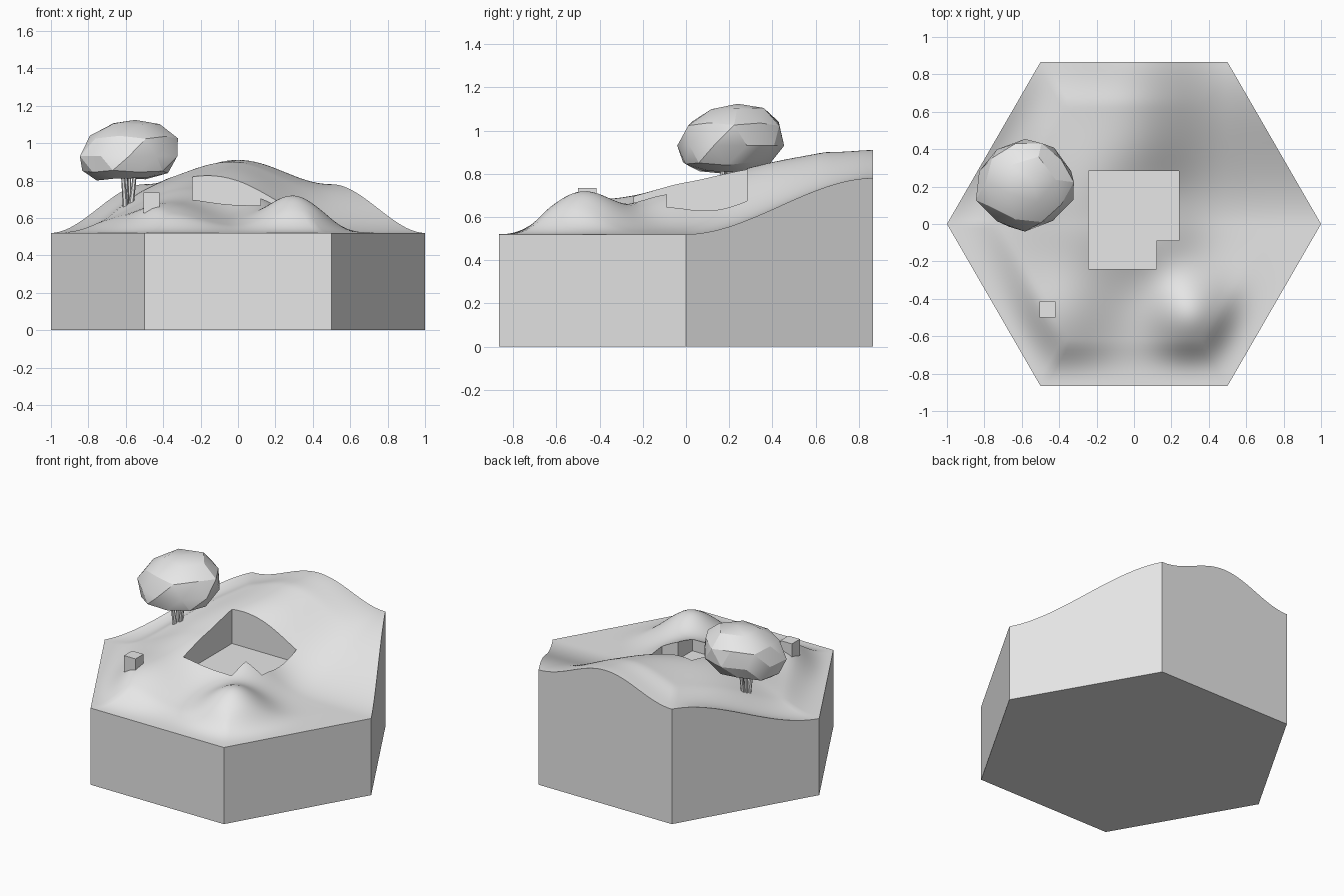
import bpy, bmesh, math
from mathutils import Vector, noise

cube = bpy.data.objects.get("Cube")
if cube:
    bpy.data.objects.remove(cube, do_unlink=True)

grey = bpy.data.materials.new("plain grey")
grey.use_nodes = True
grey.diffuse_color = (0.8, 0.8, 0.8, 1)
grey.node_tree.nodes["Principled BSDF"].inputs["Base Color"].default_value = (0.8, 0.8, 0.8, 1)

GROUND = 0.52
APOTHEM = math.sqrt(3) / 2


def finish(bm, name, angle=None):
    """Turn a bmesh into an object with the shared material."""
    bmesh.ops.recalc_face_normals(bm, faces=bm.faces)
    mesh = bpy.data.meshes.new(name)
    bm.to_mesh(mesh)
    bm.free()
    obj = bpy.data.objects.new(name, mesh)
    bpy.context.collection.objects.link(obj)
    mesh.materials.append(grey)
    if angle:
        smooth(obj, angle)
    return obj


def smooth(obj, angle):
    bpy.ops.object.select_all(action='DESELECT')
    obj.select_set(True)
    bpy.context.view_layer.objects.active = obj
    bpy.ops.object.shade_smooth_by_angle(angle=math.radians(angle))


def step(t):
    t = max(0, min(1, t))
    return t * t * (3 - 2 * t)


# Hills: centre x, centre y, width x, width y, height
HILLS = [
    (-0.27, 0.10, 0.28, 0.33, 0.24),
    (0.30, -0.48, 0.15, 0.16, 0.19),
    (-0.40, -0.50, 0.20, 0.20, 0.10),
    (0.12, -0.08, 0.16, 0.16, 0.10),
    (0.05, 0.35, 0.18, 0.18, 0.05),
]


def height(x, y):
    # Rising slope toward the back edge, with a crest in its middle
    rise = step(y / APOTHEM)
    crest = math.cos(math.pi * x) ** 2 if abs(x) < 0.5 else 0
    base = GROUND + rise * (0.26 + 0.13 * crest)
    bumps = sum(h * math.exp(-((x - cx) / sx) ** 2 / 2 - ((y - cy) / sy) ** 2 / 2)
                for cx, cy, sx, sy, h in HILLS)
    # Hills fade out at the hexagon border
    border = APOTHEM - max(abs(y), abs(x) * APOTHEM + abs(y) / 2)
    return base + bumps * step(border / 0.24)


# Hexagonal land block with a hilly top
bm = bmesh.new()
centre = bm.verts.new((0, 0, 0))
ring = [bm.verts.new((math.cos(k * math.pi / 3), math.sin(k * math.pi / 3), 0)) for k in range(6)]
for k in range(6):
    bm.faces.new((centre, ring[k], ring[(k + 1) % 6]))
bmesh.ops.subdivide_edges(bm, edges=bm.edges[:], cuts=35, use_grid_fill=True)
for v in bm.verts:
    v.co.z = height(v.co.x, v.co.y)
border = [e for e in bm.edges if e.is_boundary]
skirt = bmesh.ops.extrude_edge_only(bm, edges=border)["geom"]
for v in skirt:
    if isinstance(v, bmesh.types.BMVert):
        v.co.z = 0
bmesh.ops.contextual_create(bm, geom=[e for e in skirt if isinstance(e, bmesh.types.BMEdge) and e.is_boundary])
land = finish(bm, "land_block")

# House-shaped pit cut into the hillside
bm = bmesh.new()
plan = [(-0.243, -0.24), (0.12, -0.24), (0.12, -0.087), (0.24, -0.087), (0.24, 0.283), (-0.243, 0.283)]
floor = bm.faces.new([bm.verts.new((x, y, 0.588)) for x, y in plan])
lid = bmesh.ops.extrude_face_region(bm, geom=[floor])["geom"]
bmesh.ops.translate(bm, vec=(0, 0, 1), verts=[v for v in lid if isinstance(v, bmesh.types.BMVert)])
cutter = finish(bm, "pit_cutter")
cutter.hide_render = True
cut = land.modifiers.new("pit", 'BOOLEAN')
cut.operation = 'DIFFERENCE'
cut.solver = 'EXACT'
cut.object = cutter
bpy.context.view_layer.objects.active = land
bpy.ops.object.modifier_apply(modifier="pit")
bpy.data.objects.remove(cutter, do_unlink=True)
smooth(land, 35)

# Small crate on the front slope
bm = bmesh.new()
bmesh.ops.create_cube(bm, size=1)
for v in bm.verts:
    v.co = Vector((-0.462, -0.457, 0.68)) + Vector((v.co.x * 0.086, v.co.y * 0.086, v.co.z * 0.11))
finish(bm, "crate")

# Faceted tree crown with a hollow underside
bm = bmesh.new()
bmesh.ops.create_icosphere(bm, subdivisions=2, radius=1)
for v in bm.verts:
    p = v.co.normalized()
    p *= 1 + 0.1 * noise.noise(p * 1.7 + Vector((3, 1, 2)))
    x, y, z = p
    if z < 0:
        r = min(1, math.hypot(x, y))
        z = max(z, -0.9) * (0.55 + 0.45 * r)
        z = max(z, -0.75)
    lean = 0.035 * z
    v.co = (-0.583 + 0.262 * x + lean, 0.207 + 0.245 * y + lean, 0.93 + (0.205 if z > 0 else 0.18) * z)
finish(bm, "tree_crown", 22)

# Trunk stems fanning out from one foot
bm = bmesh.new()
foot = Vector((-0.59, 0.2, 0.62))
for dx, dy in [(-0.03, -0.04), (0.045, 0.0), (0.01, 0.055), (-0.012, 0.015)]:
    top = foot + Vector((dx, dy, 0.27))
    start = foot + Vector((dx, dy, 0)) * 0.3
    axis = top - start
    stem = bmesh.ops.create_cone(bm, cap_ends=True, segments=6, radius1=0.015,
                                 radius2=0.009, depth=axis.length)["verts"]
    bmesh.ops.rotate(bm, verts=stem, matrix=axis.to_track_quat('Z', 'Y').to_matrix())
    bmesh.ops.translate(bm, verts=stem, vec=(start + top) / 2)
finish(bm, "tree_trunk")
